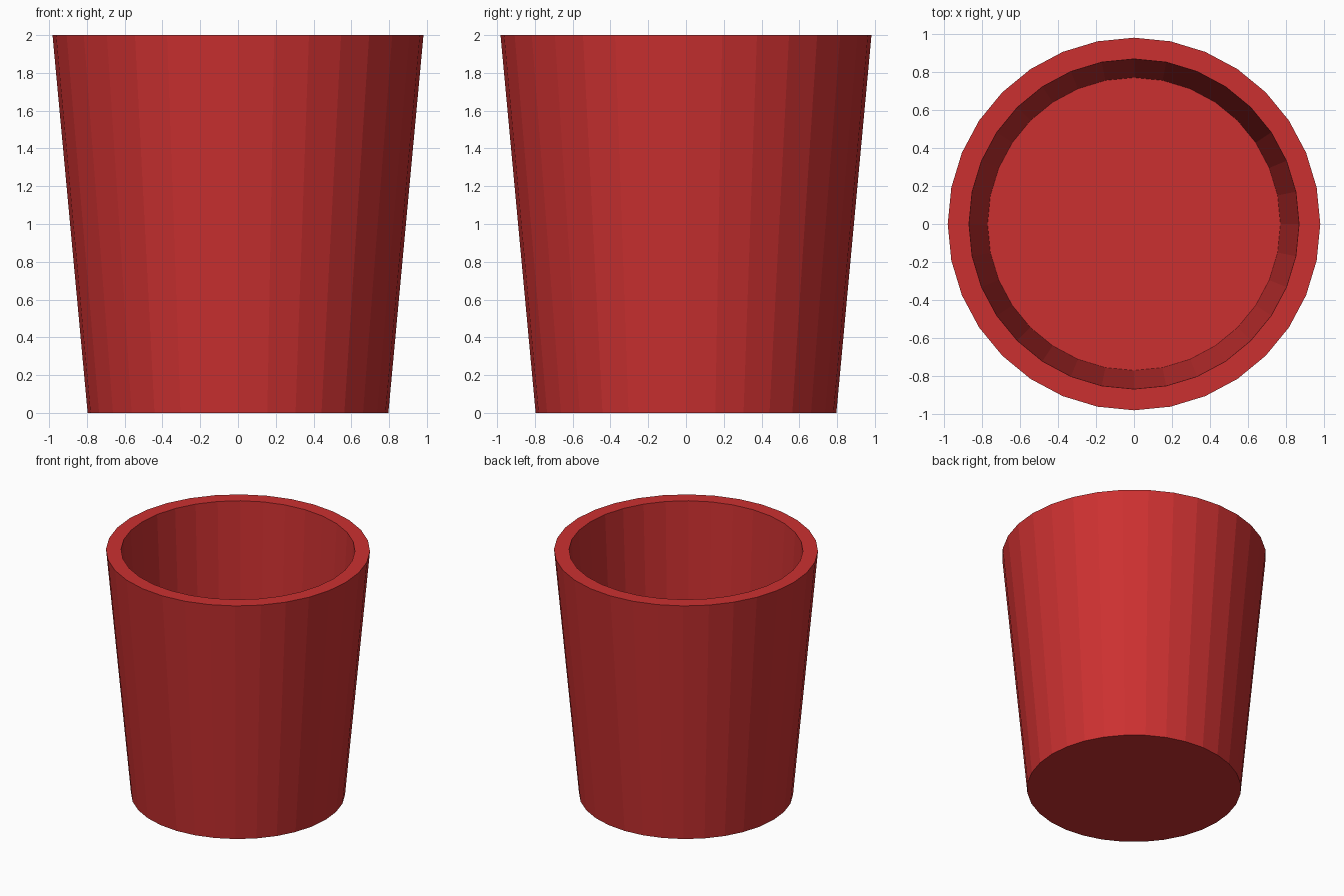
import bpy
import bmesh
import math

if "Cube" in bpy.data.objects:
    bpy.data.objects.remove(bpy.data.objects["Cube"])

SIDES = 32

# Cup section from the outer base, over the rim, down to the inner floor: (radius, z)
PROFILE = [(0.796, 0.0), (0.982, 2.0), (0.87, 2.0), (0.772, 0.1)]


def ring(bm, radius, z):
    return [bm.verts.new((radius * math.cos(2 * math.pi * i / SIDES),
                          radius * math.sin(2 * math.pi * i / SIDES), z))
            for i in range(SIDES)]


bm = bmesh.new()
rings = [ring(bm, r, z) for r, z in PROFILE]

# Outer wall, rim and inner wall
for a, b in zip(rings, rings[1:]):
    for i in range(SIDES):
        j = (i + 1) % SIDES
        bm.faces.new((a[i], a[j], b[j], b[i]))

# Underside and inner floor
bm.faces.new(rings[0][::-1])
bm.faces.new(rings[-1])
bmesh.ops.recalc_face_normals(bm, faces=bm.faces)

mesh = bpy.data.meshes.new("cup")
bm.to_mesh(mesh)
bm.free()
cup = bpy.data.objects.new("cup", mesh)
bpy.context.collection.objects.link(cup)

# Red plastic
red = bpy.data.materials.new("red")
red.diffuse_color = (0.6, 0.03, 0.03, 1.0)
red.use_nodes = True
red.node_tree.nodes["Principled BSDF"].inputs["Base Color"].default_value = red.diffuse_color
mesh.materials.append(red)
